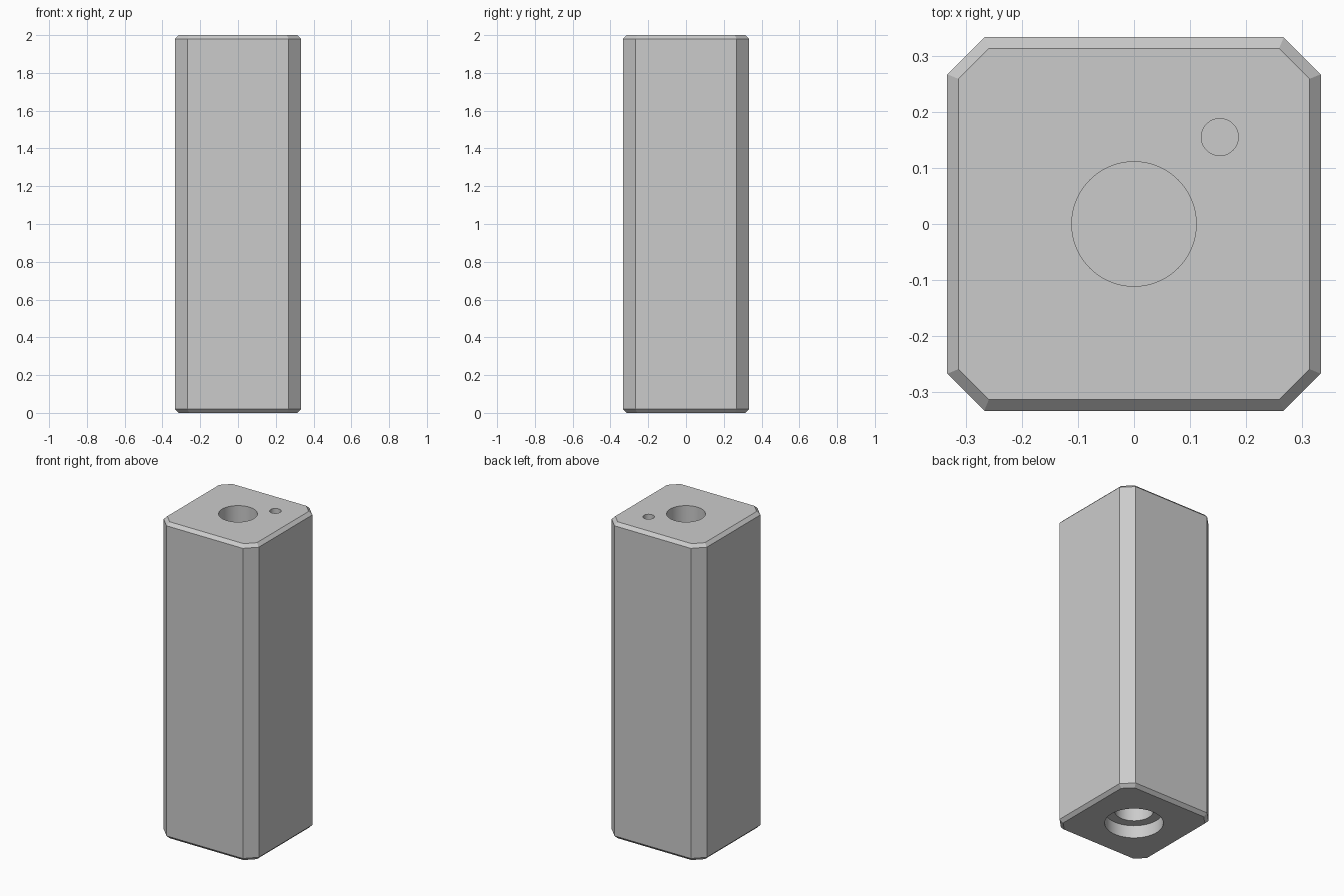
import bpy, bmesh, math

if "Cube" in bpy.data.objects:
    bpy.data.objects.remove(bpy.data.objects["Cube"])

HEIGHT, HALF, CORNER, BEVEL = 2.0, 0.333, 0.267, 0.02


def octagon(inset):
    a = HALF - inset
    b = CORNER - inset * math.tan(math.pi / 8)
    return [(a, -b), (a, b), (b, a), (-b, a), (-a, b), (-a, -b), (-b, -a), (b, -a)]


# Block: square bar with cut corners and bevelled ends
bm = bmesh.new()
rings = [[bm.verts.new((x, y, z)) for x, y in octagon(i)]
         for z, i in ((0, BEVEL), (BEVEL, 0), (HEIGHT - BEVEL, 0), (HEIGHT, BEVEL))]
bm.faces.new(rings[0][::-1])
bm.faces.new(rings[-1])
for lo, hi in zip(rings, rings[1:]):
    for k in range(8):
        n = (k + 1) % 8
        bm.faces.new((lo[k], lo[n], hi[n], hi[k]))
mesh = bpy.data.meshes.new("post_block")
bm.to_mesh(mesh)
bm.free()
block = bpy.data.objects.new("post_block", mesh)
bpy.context.collection.objects.link(block)


def bore(name, x, y, z0, z1, radius):
    """Cut a round hole between two heights."""
    bpy.ops.mesh.primitive_cylinder_add(vertices=64, radius=radius, depth=z1 - z0,
                                        location=(x, y, (z0 + z1) / 2))
    cutter = bpy.context.object
    cutter.name = name
    cutter.hide_render = True
    mod = block.modifiers.new(name, 'BOOLEAN')
    mod.operation = 'DIFFERENCE'
    mod.solver = 'EXACT'
    mod.object = cutter
    bpy.ops.object.select_all(action='DESELECT')
    block.select_set(True)
    bpy.context.view_layer.objects.active = block
    bpy.ops.object.modifier_apply(modifier=name)
    bpy.data.objects.remove(cutter, do_unlink=True)


# Blind top holes, then the stepped hole underneath
bore("top_bore", 0, 0, HEIGHT - 0.45, HEIGHT + 0.1, 0.111)
bore("pin_hole", 0.153, 0.155, HEIGHT - 0.2, HEIGHT + 0.1, 0.033)
bore("bottom_counterbore", 0, 0, -0.1, 0.08, 0.168)
bore("bottom_bore", 0, 0, -0.1, 0.45, 0.111)

# Smooth hole walls, crisp block edges
block.select_set(True)
bpy.context.view_layer.objects.active = block
bpy.ops.object.shade_smooth_by_angle(angle=math.radians(20))
